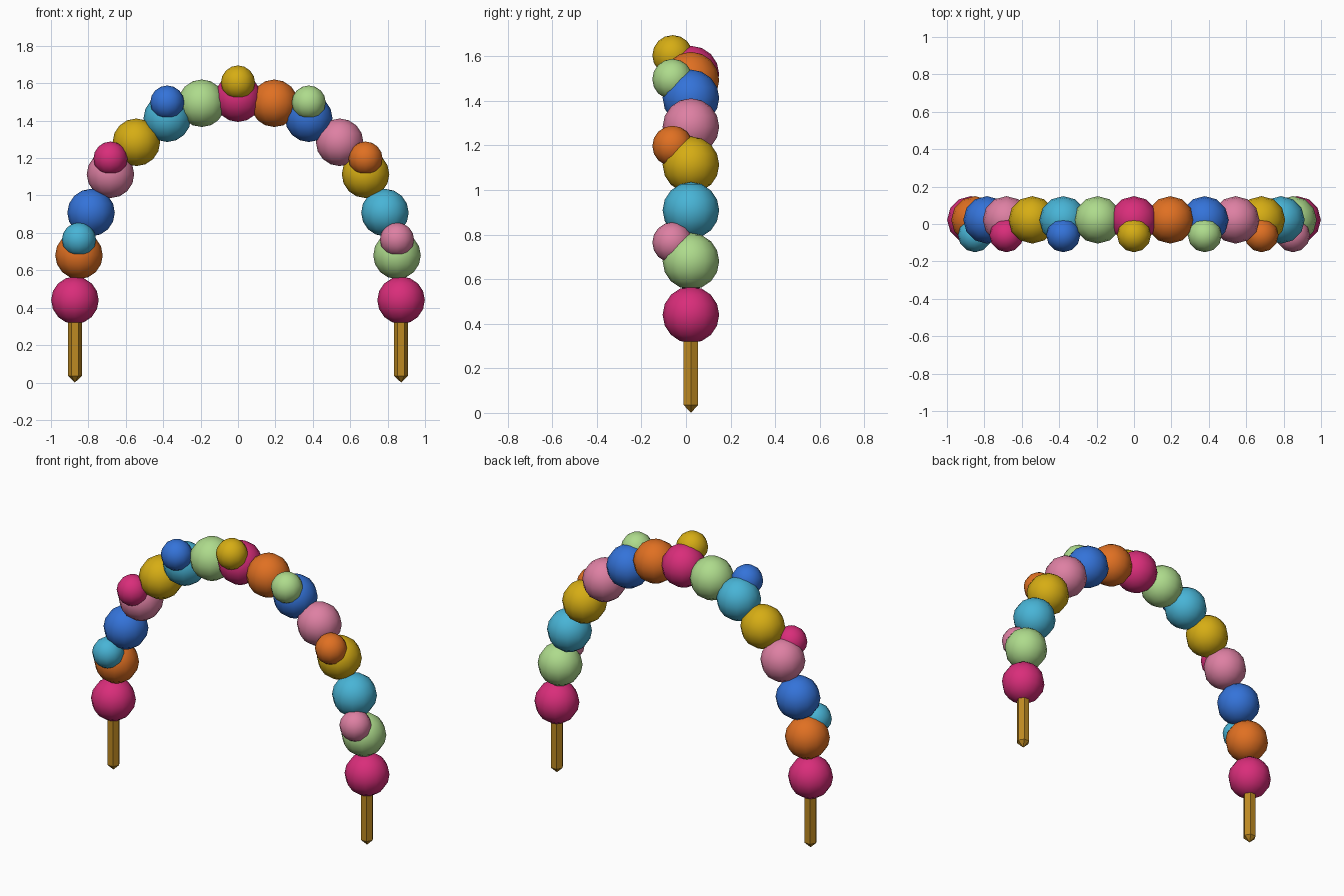
import bpy, bmesh, math
from mathutils import Matrix

if "Cube" in bpy.data.objects:
    bpy.data.objects.remove(bpy.data.objects["Cube"])

def srgb(c):
    return tuple(((v / 255 + 0.055) / 1.055) ** 2.4 for v in c) + (1.0,)

def material(name, rgb):
    m = bpy.data.materials.new(name)
    m.diffuse_color = srgb(rgb)
    m.use_nodes = True
    m.node_tree.nodes["Principled BSDF"].inputs["Base Color"].default_value = m.diffuse_color
    return m

# Balloon colours in the order they repeat along the arch
palette = [material(n, c) for n, c in (
    ("magenta", (217, 45, 122)), ("orange", (224, 112, 34)),
    ("blue", (52, 115, 217)), ("pink", (222, 128, 163)),
    ("yellow", (214, 173, 20)), ("cyan", (72, 180, 214)),
    ("light green", (174, 219, 140)))]
wood = material("golden wood", (190, 138, 34))

def add_object(name, bm, mat, loc, smooth):
    me = bpy.data.meshes.new(name)
    for f in bm.faces:
        f.smooth = smooth
    bm.to_mesh(me)
    bm.free()
    me.materials.append(mat)
    ob = bpy.data.objects.new(name, me)
    ob.location = loc
    bpy.context.collection.objects.link(ob)

def ball(name, r, mat, loc):
    bm = bmesh.new()
    bmesh.ops.create_uvsphere(bm, u_segments=12, v_segments=8, radius=r)
    add_object(name, bm, mat, loc, True)

def stake(name, loc, r, tip, top):
    # Six-sided post with a pointed foot
    bm = bmesh.new()
    rings = [[bm.verts.new((r * math.cos(i * math.pi / 3),
                            r * math.sin(i * math.pi / 3), z)) for i in range(6)]
             for z in (tip, top)]
    point = bm.verts.new((0, 0, 0))
    for i in range(6):
        j = (i + 1) % 6
        bm.faces.new((rings[0][i], rings[0][j], rings[1][j], rings[1][i]))
        bm.faces.new((point, rings[0][j], rings[0][i]))
    bm.faces.new(rings[1])
    add_object(name, bm, wood, loc, False)

# Arch of large balls, with a small ball in front of every second one
HALF, BASE, RISE, Y = 0.872, 0.44, 1.08, 0.022
for k in range(15):
    a = math.pi * (1 - k / 14)
    x, z = HALF * math.cos(a), BASE + RISE * math.sin(a)
    ball(f"large_ball_{k + 1}", 0.127, palette[k % 7], (x, Y, z))
    if k % 2:
        ball(f"small_ball_{k // 2 + 1}", 0.091, palette[(k + 4) % 7],
             (x, -0.06, z + 0.084))

# Stakes under both ends
for side, s in (("left", -1), ("right", 1)):
    stake(f"{side}_stake", (s * HALF, Y, 0), 0.038, 0.036, 0.40)
